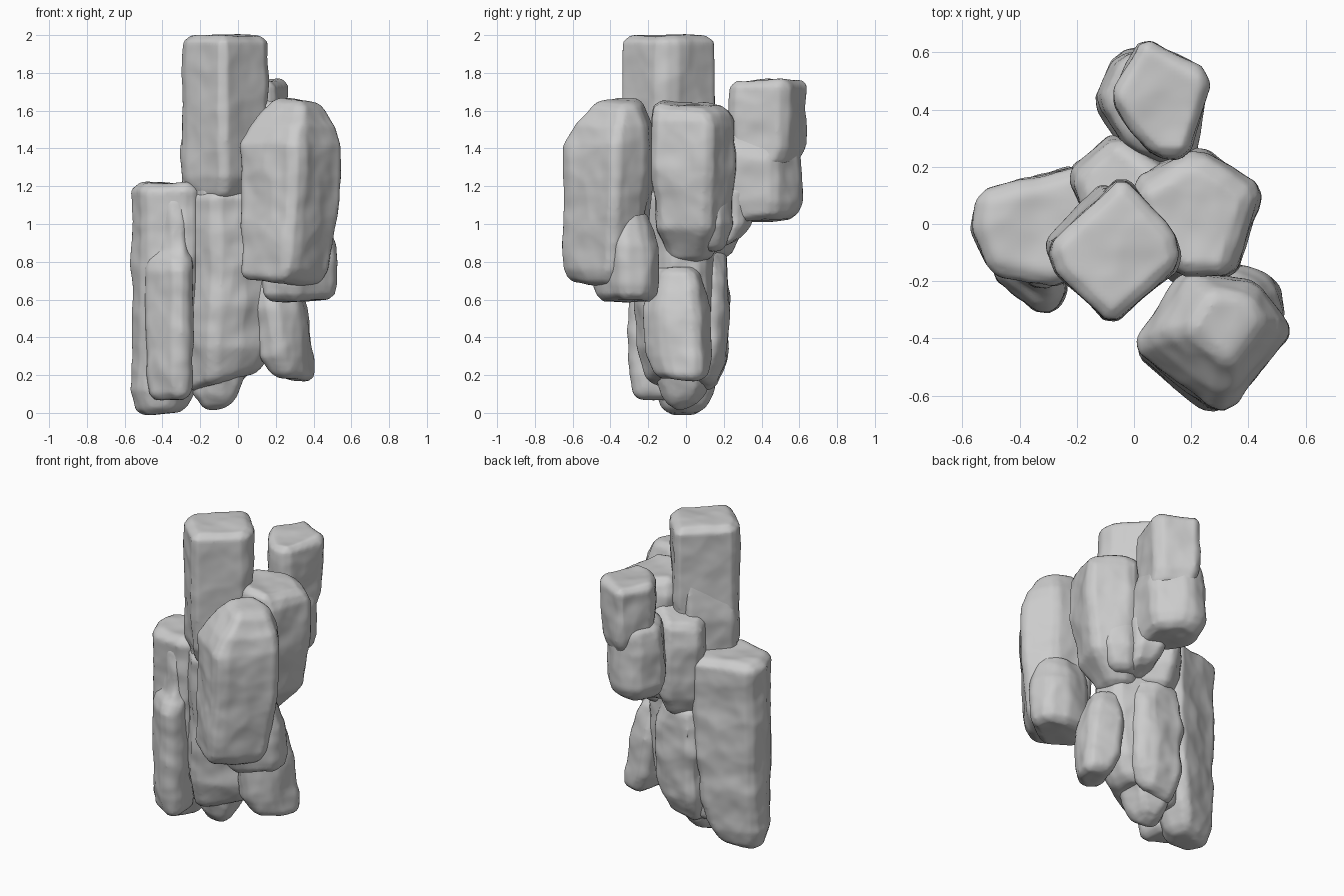
import bpy, bmesh
from mathutils import Vector

# Shared rock surface textures: broad dents and small chips
dents = bpy.data.textures.new("dents", 'CLOUDS')
dents.noise_scale = 0.3
dents.noise_depth = 2
chips = bpy.data.textures.new("chips", 'VORONOI')
chips.noise_scale = 0.2


def rock(name, outline, rings, top=(0, 0), bottom=(0, 0), bevel=0.03, rough=1.0):
    """Column from an outline; rings = (z, scale, dx, dy) going up.
    top / bottom = slope of the end caps along x and y."""
    bm = bmesh.new()
    c = sum((Vector(p) for p in outline), Vector((0, 0))) / len(outline)
    loops = []
    for i, (z, s, dx, dy) in enumerate(rings):
        slope = bottom if i == 0 else top if i == len(rings) - 1 else (0, 0)
        loop = []
        for p in outline:
            d = (Vector(p) - c) * s
            loop.append(bm.verts.new((c.x + d.x + dx, c.y + d.y + dy,
                                      z + d.x * slope[0] + d.y * slope[1])))
        loops.append(loop)
    n = len(outline)
    for a, b in zip(loops, loops[1:]):
        for i in range(n):
            j = (i + 1) % n
            bm.faces.new((a[i], a[j], b[j], b[i]))
    bm.faces.new(loops[0][::-1])
    bm.faces.new(loops[-1])
    bmesh.ops.recalc_face_normals(bm, faces=bm.faces)
    me = bpy.data.meshes.new(name)
    bm.to_mesh(me)
    bm.free()
    ob = bpy.data.objects.new(name, me)
    bpy.context.collection.objects.link(ob)
    # Worn edges, even mesh, then weathering
    m = ob.modifiers.new("worn_edges", 'BEVEL')
    m.width, m.segments, m.angle_limit = bevel, 1, 0.5
    m = ob.modifiers.new("even_mesh", 'REMESH')
    m.mode, m.voxel_size, m.use_smooth_shade = 'VOXEL', 0.015, True
    for tex, strength, mid in ((dents, 0.06, 0.47), (chips, 0.025, 0.42)):
        m = ob.modifiers.new(tex.name, 'DISPLACE')
        m.texture, m.texture_coords = tex, 'GLOBAL'
        m.strength, m.mid_level = strength * rough, mid
    m = ob.modifiers.new("soften", 'SMOOTH')
    m.factor, m.iterations = 0.5, 1
    return ob


# Tall central column
rock("central_column",
     [(-0.31, -0.08), (-0.27, -0.17), (-0.08, -0.355), (0.165, -0.14), (0.14, -0.04), (-0.04, 0.175)],
     [(1.13, 0.85, 0, 0.03), (1.25, 0.96, 0, 0), (1.6, 1.0, 0, 0), (1.96, 1.0, 0, 0), (2.0, 0.93, 0, 0)],
     rough=0.5)
rock("central_column_left_shoulder",
     [(-0.315, -0.08), (-0.15, -0.25), (0.05, -0.1), (-0.1, 0.16)],
     [(0.9, 0.9, 0, 0), (1.4, 1.0, 0, 0), (1.75, 0.85, 0.03, 0)], rough=0.6)

# Shoulder between the central, left and back columns
rock("rear_shoulder", [(-0.24, 0.17), (-0.15, 0.0), (0.15, 0.1), (0.1, 0.2), (-0.07, 0.33)],
     [(0.83, 0.75, 0, -0.04), (0.95, 0.92, 0, 0), (1.3, 1.0, 0, 0), (1.46, 0.9, 0, -0.01)],
     top=(0.3, -0.1), rough=0.7)

# Right column
rock("right_column",
     [(0.06, -0.12), (0.18, -0.18), (0.35, -0.185), (0.455, 0.13), (0.23, 0.27), (0.0, 0.15)],
     [(0.8, 0.5, -0.08, 0), (0.98, 0.86, -0.02, 0), (1.3, 1.0, 0, 0), (1.55, 1.0, 0, 0), (1.64, 0.86, -0.01, -0.01)],
     top=(-0.08, -0.08), rough=0.6)
rock("right_column_foot", [(0.1, 0.02), (0.3, 0.02), (0.37, 0.16), (0.22, 0.27), (0.06, 0.2)],
     [(0.86, 0.65, -0.02, 0), (1.0, 0.95, 0, 0), (1.4, 0.8, 0, -0.02)], rough=0.7)

# Front right hanging column with peaked top, and its broken foot
rock("front_column",
     [(0.0, -0.43), (0.28, -0.655), (0.34, -0.635), (0.555, -0.37), (0.43, -0.2), (0.17, -0.16)],
     [(0.69, 0.78, -0.06, -0.03), (0.76, 0.88, -0.035, -0.03), (1.15, 0.99, 0, -0.01),
      (1.42, 1.0, 0, 0), (1.52, 0.87, 0.015, 0.02), (1.65, 0.5, 0.04, 0.05)],
     top=(-0.15, 0.08), bottom=(-0.08, 0), rough=0.6)
rock("front_column_foot", [(0.11, -0.38), (0.3, -0.5), (0.53, -0.34), (0.5, -0.2), (0.38, -0.15), (0.2, -0.16)],
     [(0.6, 0.9, 0, 0), (0.68, 1.0, 0, 0), (0.88, 0.99, 0, 0), (1.08, 0.75, -0.03, -0.02)], rough=0.7)

# Back column, wider below
rock("back_column",
     [(-0.09, 0.44), (0.07, 0.23), (0.19, 0.23), (0.26, 0.48), (0.25, 0.53), (0.03, 0.66)],
     [(1.3, 0.85, 0, -0.02), (1.4, 0.93, 0, 0), (1.55, 1.0, 0, 0), (1.76, 0.98, 0, 0)],
     top=(0, 0.02), rough=0.6)
rock("back_column_lower",
     [(-0.155, 0.42), (-0.02, 0.24), (0.2, 0.2), (0.255, 0.47), (0.08, 0.62), (-0.06, 0.6)],
     [(1.02, 0.8, 0.01, 0), (1.12, 0.98, 0, 0), (1.34, 0.98, 0, 0), (1.5, 0.82, 0.01, 0)],
     bottom=(0, 0.1), rough=0.7)
rock("back_column_root", [(-0.05, 0.1), (0.18, 0.1), (0.22, 0.3), (0.05, 0.37)],
     [(0.87, 0.7, 0.02, -0.03), (1.0, 1.0, 0, 0), (1.2, 1.05, 0, 0)], bottom=(0, 0.25), rough=0.7)

# Left column reaching the ground, with a slab on its front
rock("left_column",
     [(-0.545, 0.11), (-0.56, -0.02), (-0.5, -0.17), (-0.25, -0.22), (-0.1, 0.0), (-0.18, 0.21)],
     [(0.0, 0.55, -0.06, 0), (0.12, 0.76, -0.055, 0), (0.3, 0.88, -0.025, 0), (0.7, 0.99, 0, 0), (1.17, 1.0, 0, 0), (1.21, 0.92, 0, 0)],
     bottom=(0.1, 0), rough=0.6)
rock("left_front_slab", [(-0.5, -0.17), (-0.32, -0.32), (-0.24, -0.26), (-0.25, -0.05), (-0.45, -0.05)],
     [(0.07, 0.82, 0, 0), (0.2, 0.98, 0, 0), (0.78, 1.0, 0, 0), (0.85, 0.85, 0, 0.04), (1.15, 0.75, 0, 0.06)],
     rough=0.7)

# Central body and lower fragments
rock("central_body",
     [(-0.3, -0.12), (-0.12, -0.29), (0.05, -0.24), (0.24, -0.1), (0.22, 0.1), (0.0, 0.19), (-0.25, 0.15)],
     [(0.17, 0.7, -0.05, 0.02), (0.35, 0.9, -0.02, 0), (0.75, 0.97, 0, 0), (1.17, 0.97, 0, 0)],
     bottom=(0.3, 0), rough=0.7)
rock("ground_tip", [(-0.27, -0.07), (-0.12, -0.17), (0.02, -0.1), (0.02, 0.1), (-0.18, 0.14)],
     [(0.02, 0.45, 0, 0), (0.1, 0.8, 0, 0), (0.2, 1.0, 0.01, 0), (0.4, 1.15, 0.04, 0)], bottom=(0.1, 0))
rock("right_foot", [(0.08, -0.15), (0.2, -0.24), (0.36, -0.12), (0.4, 0.08), (0.2, 0.16)],
     [(0.18, 0.7, 0.05, 0.02), (0.3, 0.92, 0.015, 0), (0.55, 0.93, -0.02, -0.01), (0.77, 0.68, -0.05, -0.01)],
     bottom=(-0.1, 0), rough=0.7)
rock("rear_foot", [(-0.24, 0.05), (0.06, 0.03), (0.13, 0.13), (0.05, 0.21), (-0.2, 0.23)],
     [(0.14, 0.65, -0.02, -0.03), (0.28, 0.93, 0, 0), (0.75, 0.98, 0, 0), (0.87, 0.8, 0, -0.01)],
     bottom=(0.2, 0))
